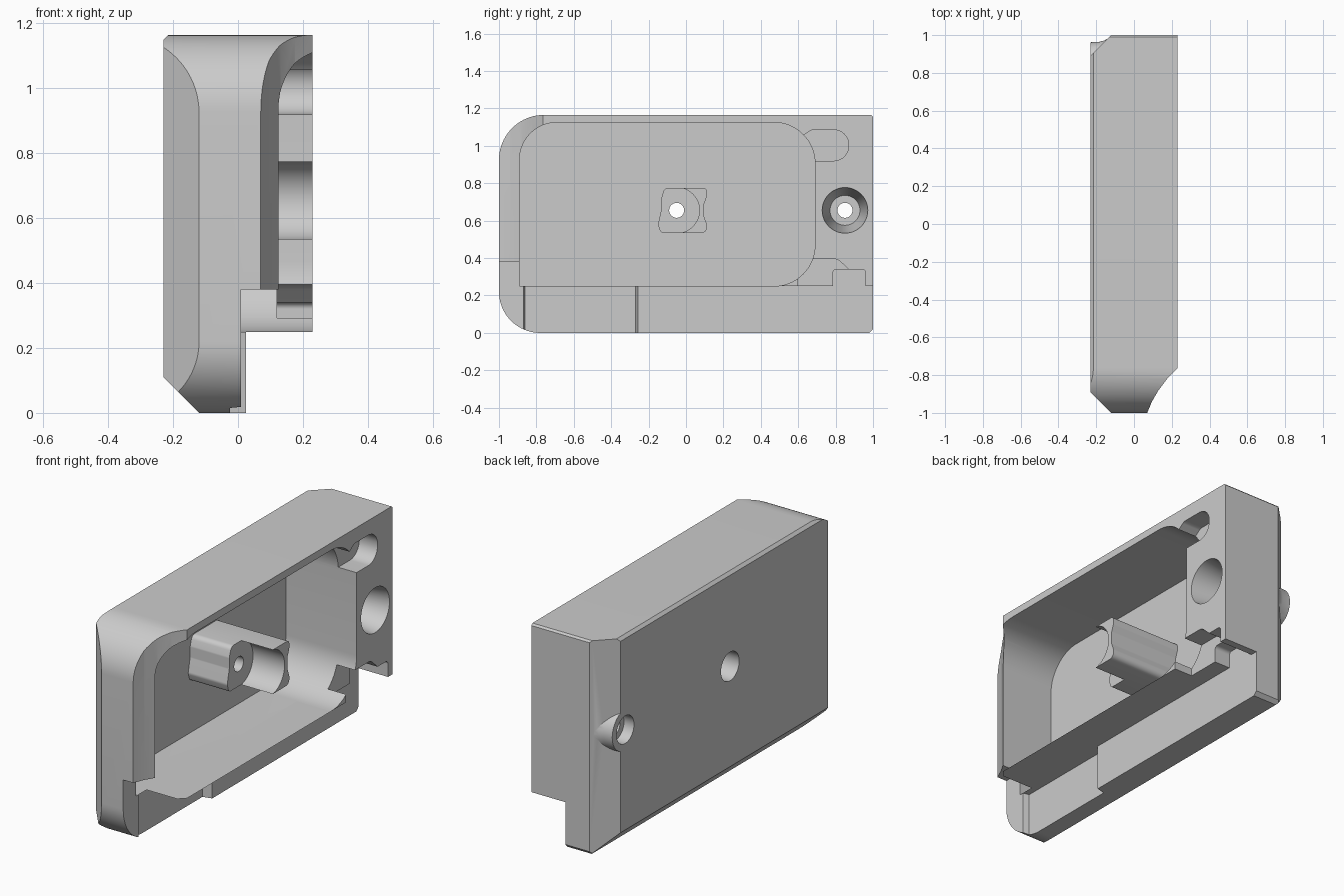
import bpy, bmesh, math
from mathutils import Vector

if "Cube" in bpy.data.objects:
    bpy.data.objects.remove(bpy.data.objects["Cube"])

grey = bpy.data.materials.new("plain grey")
grey.use_nodes = True
colour = (0.6, 0.6, 0.6, 1)
grey.diffuse_color = colour
grey.node_tree.nodes["Principled BSDF"].inputs["Base Color"].default_value = colour


def rounded(corners, steps=14):
    """Round each (u, v, radius) corner of a polygon."""
    out = []
    n = len(corners)
    for i, (u, v, r) in enumerate(corners):
        p = Vector((u, v))
        if r == 0:
            out.append(p)
            continue
        a = (Vector(corners[i - 1][:2]) - p).normalized()
        b = (Vector(corners[(i + 1) % n][:2]) - p).normalized()
        half = a.angle(b) / 2
        centre = p + (a + b).normalized() * (r / math.sin(half))
        start = p + a * (r / math.tan(half)) - centre
        end = p + b * (r / math.tan(half)) - centre
        sweep = start.angle(end)
        for k in range(steps + 1):
            t = k / steps
            w = (start * math.sin((1 - t) * sweep) + end * math.sin(t * sweep)) / math.sin(sweep)
            out.append(centre + w)
    return out


def loft(name, rings):
    """Closed solid through a list of point rings."""
    bm = bmesh.new()
    loops = [[bm.verts.new(p) for p in ring] for ring in rings]
    n = len(loops[0])
    for a, b in zip(loops, loops[1:]):
        for i in range(n):
            j = (i + 1) % n
            bm.faces.new((a[i], a[j], b[j], b[i]))
    bm.faces.new(loops[0])
    bm.faces.new(loops[-1])
    bmesh.ops.recalc_face_normals(bm, faces=bm.faces)
    mesh = bpy.data.meshes.new(name)
    bm.to_mesh(mesh)
    bm.free()
    mesh.materials.append(grey)
    ob = bpy.data.objects.new(name, mesh)
    bpy.context.collection.objects.link(ob)
    return ob


def prism(name, axis, pts, lo, hi):
    place = {"x": lambda u, v, w: (w, u, v),
             "y": lambda u, v, w: (u, w, v),
             "z": lambda u, v, w: (u, v, w)}[axis]
    return loft(name, [[place(p[0], p[1], w) for p in pts] for w in (lo, hi)])


def turned(name, profile, y, z, sides=48):
    """Solid turned about an x-wise axis, from (x, radius) pairs."""
    angles = [math.tau * i / sides for i in range(sides)]
    return loft(name, [[(x, y + r * math.cos(a), z + r * math.sin(a)) for a in angles]
                       for x, r in profile])


def box(name, x, y, z):
    return prism(name, "x", [(y[0], z[0]), (y[1], z[0]), (y[1], z[1]), (y[0], z[1])], *x)


def combine(target, tool, operation="DIFFERENCE"):
    mod = target.modifiers.new(tool.name, "BOOLEAN")
    mod.operation = operation
    mod.solver = "EXACT"
    mod.object = tool
    bpy.context.view_layer.objects.active = target
    bpy.ops.object.modifier_apply(modifier=mod.name)
    bpy.data.objects.remove(tool)


# Outer block with rounded front corners
TOP = 1.165
MID = 0.655
body = prism("housing", "x", rounded([
    (-1, 0, 0.22), (0.98, 0, 0), (1, 0.02, 0), (1, TOP - 0.01, 0),
    (0.99, TOP, 0), (-1, TOP, 0.24)], 20), -0.23, 0.23)

# Chamfers around the closed side, and the hollowed front edge
for name, axis, pts in (
    ("front_chamfer", "z", [(-0.25, -0.87), (-0.10, -1.02), (-0.3, -1.1)]),
    ("back_chamfer", "z", [(-0.25, 0.87), (-0.10, 1.02), (-0.3, 1.1)]),
    ("bottom_chamfer", "y", [(-0.25, 0.13), (-0.10, -0.02), (-0.3, -0.1)]),
    ("top_chamfer", "y", [(-0.25, TOP - 0.035), (-0.20, TOP + 0.015), (-0.3, TOP + 0.1)]),
    ("front_hollow", "z", [(0.06, -1.025), (0.07, -1), (0.095, -0.94), (0.13, -0.88),
                           (0.175, -0.82), (0.23, -0.765), (0.26, -0.74), (0.3, -1.1)]),
):
    combine(body, prism(name, axis, pts, -1.5, 1.5))

# Flared boss on the back chamfer
combine(body, turned("boss", [(-0.23, 0.112), (-0.18, 0.115), (-0.155, 0.122),
                              (-0.135, 0.135), (-0.12, 0.147), (-0.08, 0.147)], 0.85, MID), "UNION")

# Main cavity
combine(body, prism("cavity", "x", rounded([
    (-0.89, 0.25, 0), (0.69, 0.25, 0.22), (0.69, 1.125, 0.22), (-0.89, 1.125, 0.2)], 20),
    -0.195, 0.4))

# Stepped lower lip
combine(body, box("lip_cut", (0.025, 0.4), (-1.2, 1.2), (-0.1, 0.25)))
combine(body, box("front_lip_cut", (0.01, 0.4), (-1.2, -0.8), (-0.1, 0.38)))
combine(body, prism("lip_recess", "z", [
    (-0.025, -0.86), (-0.025, -0.27), (0.035, -0.255), (0.035, -0.875)], -0.1, 0.25))

# Upper slot, lower pocket and notch in the back block
combine(body, prism("upper_slot", "x", rounded([
    (0.6, 0.92, 0), (0.87, 0.92, 0.08), (0.87, 1.085, 0.08), (0.67, 1.085, 0.04),
    (0.62, 1.05, 0), (0.58, 1.05, 0)]), 0.12, 0.4))
combine(body, prism("lower_pocket", "x", rounded([
    (0.6, 0.2, 0), (0.87, 0.2, 0), (0.87, 0.34, 0), (0.81, 0.395, 0.05), (0.6, 0.395, 0)]),
    0.12, 0.4))
combine(body, prism("notch", "x", rounded([
    (0.785, 0.2, 0), (0.96, 0.2, 0), (0.96, 0.34, 0.02), (0.785, 0.34, 0.02)]),
    0.025, 0.4))

# Post with a cradle cut into its end
post = prism("post", "x", rounded([
    (-0.135, 0.535, 0.02), (0.115, 0.535, 0.03), (0.112, 0.58, 0.03), (0.097, 0.62, 0.03),
    (0.097, 0.69, 0.03), (0.112, 0.73, 0.03), (0.112, 0.775, 0.02),
    (-0.115, 0.775, 0.03), (-0.132, 0.72, 0.03), (-0.132, 0.66, 0.03),
    (-0.15, 0.58, 0.03)], 6), -0.215, 0.23)
half_round = [(-0.05 + 0.122 * math.cos(a), MID + 0.122 * math.sin(a))
              for a in (math.pi * (i / 24 - 0.5) for i in range(25))]
combine(post, prism("cradle", "x", half_round + [(-0.3, MID + 0.122), (-0.3, MID - 0.122)],
                    0.04, 0.4))
combine(body, post, "UNION")

# Screw holes
combine(body, turned("post_hole", [(-0.3, 0.078), (-0.05, 0.078), (-0.05, 0.04),
                                   (0.3, 0.04)], -0.05, MID))
combine(body, turned("back_hole", [(-0.3, 0.075), (-0.17, 0.075), (-0.17, 0.04), (-0.05, 0.04),
                                   (-0.05, 0.08), (0.23, 0.122), (0.3, 0.122)], 0.85, MID))

# Smooth curved walls, sharp edges
bpy.ops.object.select_all(action="DESELECT")
body.select_set(True)
bpy.context.view_layer.objects.active = body
bpy.ops.object.shade_smooth_by_angle(angle=math.radians(25))
